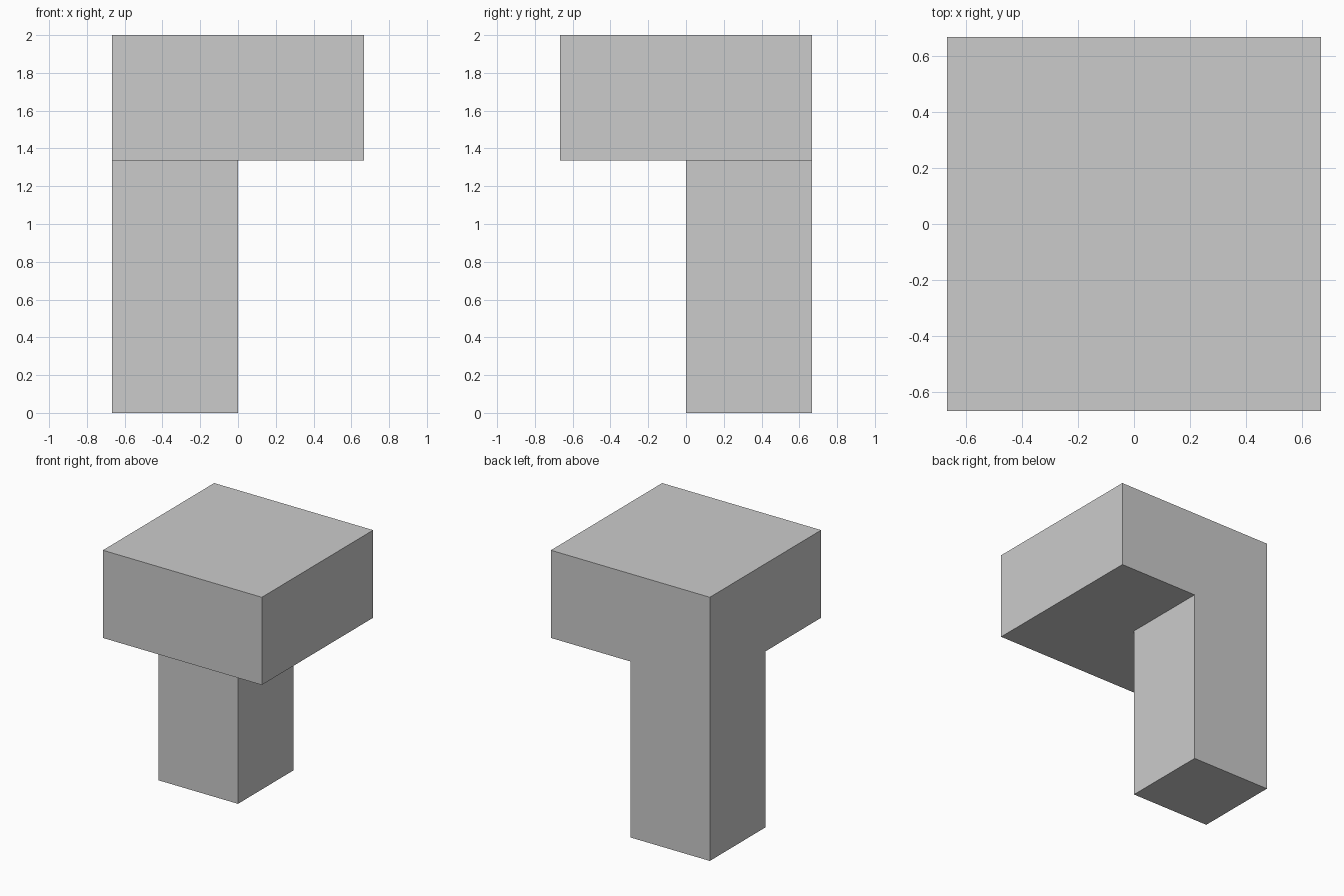
import bpy
import bmesh
from mathutils import Matrix, Vector

if "Cube" in bpy.data.objects:
    bpy.data.objects.remove(bpy.data.objects["Cube"])

HALF = 0.667      # half width of the top block
BASE = 1.335      # underside of the top block
TOP = 2.0

bm = bmesh.new()

# Top block
size = Matrix.Diagonal((2 * HALF, 2 * HALF, TOP - BASE, 1))
bmesh.ops.create_cube(bm, size=1, matrix=Matrix.Translation((0, 0, (TOP + BASE) / 2)) @ size)

# Split into quadrants so the leg can grow from one of them
for normal in ((1, 0, 0), (0, 1, 0)):
    bmesh.ops.bisect_plane(bm, geom=bm.verts[:] + bm.edges[:] + bm.faces[:],
                           plane_co=(0, 0, 0), plane_no=normal)
bm.normal_update()

# Corner leg, extruded down from the back left quadrant
quadrant = next(f for f in bm.faces if f.normal.z < -0.9
                and f.calc_center_median().x < 0 < f.calc_center_median().y)
geom = bmesh.ops.extrude_face_region(bm, geom=[quadrant])["geom"]
bmesh.ops.translate(bm, vec=Vector((0, 0, -BASE)),
                    verts=[v for v in geom if isinstance(v, bmesh.types.BMVert)])
if quadrant.is_valid:
    bmesh.ops.delete(bm, geom=[quadrant], context='FACES_ONLY')

# Merge coplanar faces into clean flat sides
bmesh.ops.dissolve_limit(bm, angle_limit=0.01, verts=bm.verts[:], edges=bm.edges[:])
bmesh.ops.recalc_face_normals(bm, faces=bm.faces[:])

mesh = bpy.data.meshes.new("block_with_corner_leg")
bm.to_mesh(mesh)
bm.free()
bpy.context.collection.objects.link(bpy.data.objects.new("block_with_corner_leg", mesh))
